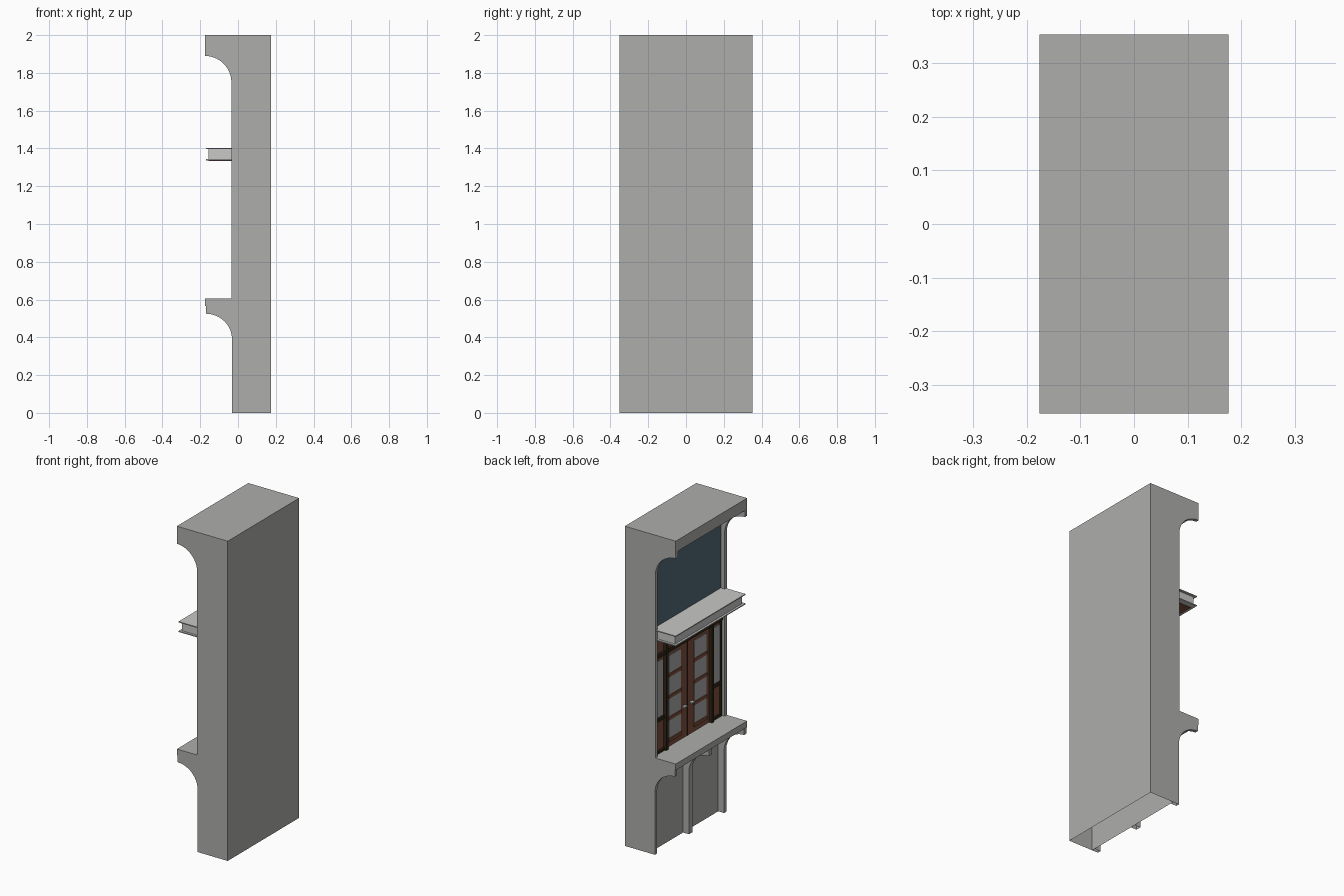
import bpy, bmesh, math

if "Cube" in bpy.data.objects:
    bpy.data.objects.remove(bpy.data.objects["Cube"])


def mat(name, r, g, b):
    m = bpy.data.materials.new(name)
    m.diffuse_color = (r, g, b, 1)
    m.use_nodes = True
    m.node_tree.nodes["Principled BSDF"].inputs["Base Color"].default_value = m.diffuse_color
    return m


WALL = mat("wall grey", 0.42, 0.42, 0.41)
LIGHT = mat("canopy light grey", 0.58, 0.58, 0.57)
BLUE = mat("slate blue", 0.085, 0.15, 0.185)
WOOD = mat("brown wood", 0.21, 0.08, 0.05)
DARK = mat("dark frame", 0.03, 0.018, 0.008)
GLASS = mat("pane grey", 0.40, 0.40, 0.40)
METAL = mat("handle metal", 0.55, 0.55, 0.55)

HX, HY = 0.176, 0.353      # half depth and half width
FIN = 0.022                # thickness of the side fins
FRONT = -0.035             # front edge of the fins
LOW = 0.009                # lower wall plane
UP = -0.005                # upper wall plane


def prism(name, profile, y0, y1, material, open_bottom=False):
    """Extrude an x-z profile along y."""
    bm = bmesh.new()
    a = [bm.verts.new((x, y0, z)) for x, z in profile]
    b = [bm.verts.new((x, y1, z)) for x, z in profile]
    bm.faces.new(a)
    bm.faces.new(b)
    n = len(a)
    for i in range(n):
        j = (i + 1) % n
        bm.faces.new((a[i], a[j], b[j], b[i]))
    bmesh.ops.recalc_face_normals(bm, faces=bm.faces[:])
    if open_bottom:
        low = [f for f in bm.faces if all(v.co.z < 1e-4 for v in f.verts)]
        bmesh.ops.delete(bm, geom=low, context='FACES')
    me = bpy.data.meshes.new(name)
    bm.to_mesh(me)
    bm.free()
    me.materials.append(material)
    ob = bpy.data.objects.new(name, me)
    bpy.context.collection.objects.link(ob)
    return ob


def box(name, x0, x1, y0, y1, z0, z1, material, open_bottom=False):
    return prism(name, [(x0, z0), (x1, z0), (x1, z1), (x0, z1)],
                 y0, y1, material, open_bottom)


def bracket_profile(back, front, tip, z0, z_arc, z_tip, z1, n=14):
    """Upright fin whose top curves forward into a bracket."""
    pts = [(back, z0), (front, z0)]
    for i in range(n + 1):
        t = math.pi / 2 * i / n
        pts.append((tip + (front - tip) * math.cos(t),
                    z_arc + (z_tip - z_arc) * math.sin(t)))
    return pts + [(tip, z1), (back, z1)]


def smooth(ob):
    bpy.ops.object.select_all(action='DESELECT')
    ob.select_set(True)
    bpy.context.view_layer.objects.active = ob
    bpy.ops.object.shade_smooth_by_angle(angle=math.radians(25))


# Lower storey: open-bottomed shell with three bracketed fins
box("lower_wall", LOW, HX, -HY, HY, 0, 0.567, WALL, True)
low_fin = bracket_profile(LOW, -0.032, -0.17, 0, 0.39, 0.525, 0.567)
for name, y in (("left", HY - FIN), ("middle", -FIN * 0.75), ("right", -HY)):
    w = FIN * 1.5 if name == "middle" else FIN
    smooth(prism(f"lower_fin_{name}", low_fin, y, y + w, WALL, True))

# Floor slab between storeys
box("floor_slab", -HX, HX, -HY, HY, 0.567, 0.606, WALL)

# Upper storey wall, side fins and top fascia
box("upper_wall", UP, HX, -HY, HY, 0.606, 2.0, WALL)
up_fin = bracket_profile(UP, FRONT, -HX, 0.606, 1.75, 1.89, 2.0)
for name, y in (("left", HY - FIN), ("right", -HY)):
    smooth(prism(f"upper_fin_{name}", up_fin, y, y + FIN, WALL))
box("top_fascia", -HX, UP, -HY + FIN, HY - FIN, 1.93, 2.0, WALL)

# Blue panel above the canopy
IN = HY - FIN
box("blue_panel", UP - 0.004, UP, -IN, IN, 1.40, 1.93, BLUE)

# Canopy: core between two thin projecting plates, wooden underside
box("canopy_core", -0.157, UP, -IN, IN, 1.342, 1.398, LIGHT)
box("canopy_top_plate", -0.17, UP, -0.345, 0.345, 1.396, 1.402, LIGHT)
box("canopy_bottom_plate", -0.17, UP, -0.345, 0.345, 1.337, 1.343, LIGHT)
box("canopy_underside", -0.155, UP, -IN + 0.02, IN - 0.02, 1.334, 1.337, WOOD)

# Wooden entrance panelling
box("entrance_panel", UP - 0.004, UP, -IN, IN, 0.606, 1.337, WOOD)
PX = UP - 0.004
for s, side in ((1, "left"), (-1, "right")):
    def part(name, depth, ya, yb, z0, z1, material):
        y0, y1 = sorted((s * ya, s * yb))
        box(f"{name}_{side}", PX - depth, PX, y0, y1, z0, z1, material)

    # Door leaf panes
    for i in range(4):
        z = 0.66 + 0.135 * i
        part(f"door_pane_{i + 1}", 0.003, 0.065, 0.185, z, z + 0.11, GLASS)
        # raised rail between panes
        part(f"door_rail_{i + 1}", 0.007, 0.06, 0.19, z - 0.023, z - 0.004, WOOD)
    # Transom panes above the door
    part("transom_pane", 0.003, 0.02, 0.195, 1.245, 1.32, WOOD)
    # Sidelight pane and its frame bars
    part("sidelight_pane", 0.003, 0.245, 0.318, 0.83, 1.18, GLASS)
    part("sidelight_lower_bar", 0.010, 0.235, IN, 0.805, 0.825, DARK)
    part("sidelight_base_bar", 0.010, 0.235, IN, 0.606, 0.622, DARK)
    part("sidelight_outer_post", 0.010, 0.32, IN, 0.606, 1.337, DARK)
    # Dark post beside the door
    part("door_post", 0.020, 0.215, 0.236, 0.606, 1.337, DARK)
    # Door handle
    part("handle_stem", 0.016, 0.022, 0.03, 0.798, 0.806, METAL)
    part("handle_lever", 0.018, 0.022, 0.05, 0.799, 0.807, METAL)

# Dark transom bars and the joint between the door leaves
box("transom_bar", PX - 0.014, PX, -IN, IN, 1.205, 1.228, DARK)
box("head_bar", PX - 0.014, PX, -IN, IN, 1.318, 1.337, DARK)
box("transom_middle_post", PX - 0.010, PX, -0.008, 0.008, 1.228, 1.318, DARK)
box("door_joint", PX - 0.002, PX, -0.002, 0.002, 0.606, 1.205, DARK)
